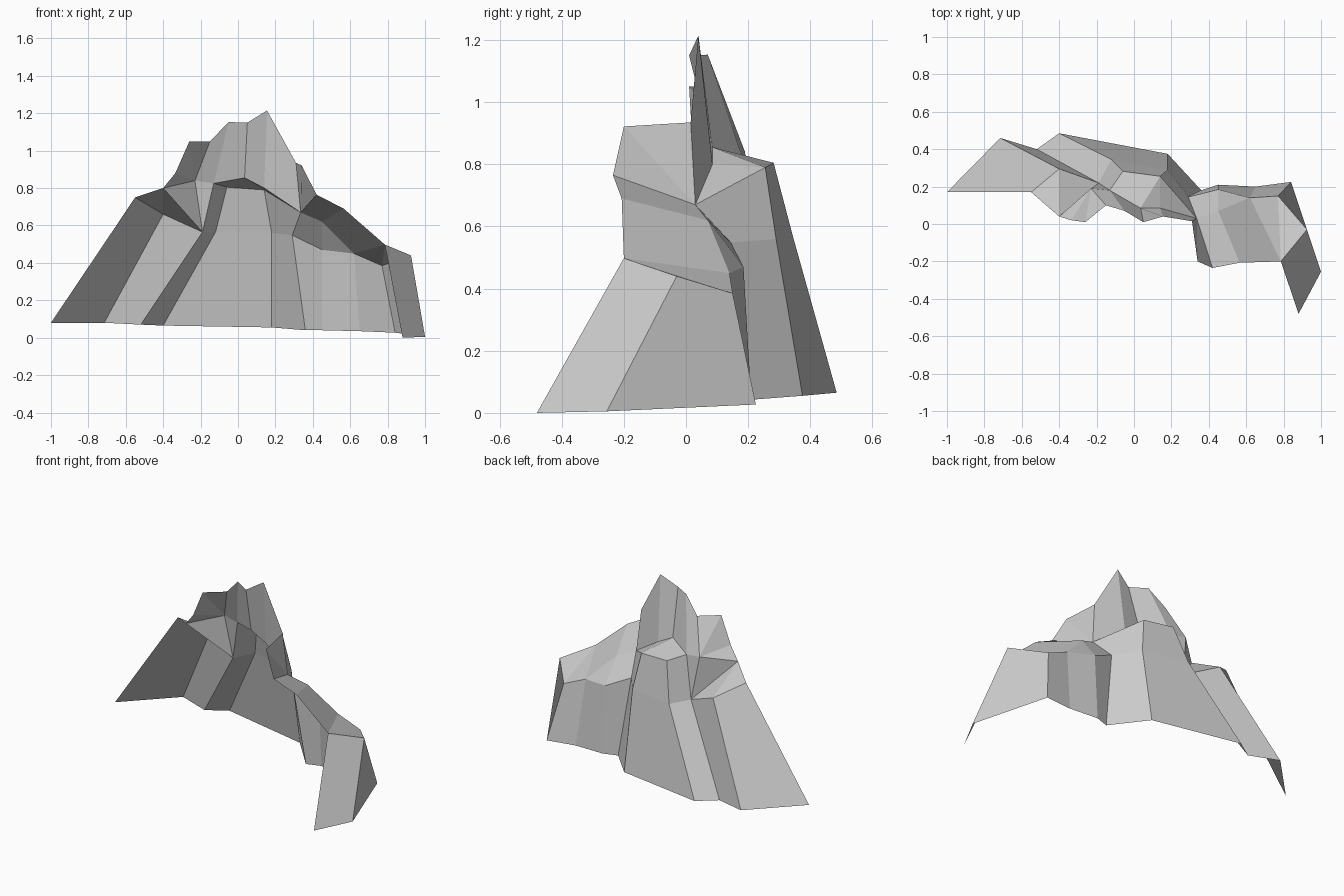
import bpy, bmesh

if "Cube" in bpy.data.objects:
    bpy.data.objects.remove(bpy.data.objects["Cube"])

# shared corner points where the parts of the cliff meet
NOTCH = (-0.19, 0.22, 0.565)      # gully between spur and pillar
PILLAR_L = (-0.12, 0.345, 0.565)  # pillar waist
PILLAR_R = (0.18, 0.29, 0.56)
FOOT_L = (-0.40, 0.485, 0.065)    # pillar feet
FOOT_R = (0.18, 0.375, 0.055)
LEDGE_L = (-0.06, 0.282, 0.805)   # front lip of pillar top
LEDGE_R = (0.14, 0.255, 0.79)
BACK_L = (-0.13, 0.18, 0.825)     # rear of pillar top
BACK_M = (0.035, 0.085, 0.855)
BACK_R = (0.14, 0.085, 0.80)
SADDLE = (0.335, 0.03, 0.67)      # saddle between peak and ridge
RIDGE_FOOT = (0.36, 0.18, 0.04)
RIDGE_HIP = (0.29, 0.145, 0.548)
SHOULDER = (-0.40, 0.04, 0.80)
BUTTRESS = (-0.23, 0.19, 0.84)
CREST_END = (0.31, 0.015, 0.935)


def rock(name, strips):
    """Loft each pair of rows; repeated points collapse quads to triangles."""
    bm = bmesh.new()
    for low, high in strips:
        for i in range(len(low) - 1):
            ring = []
            for p in (low[i], low[i + 1], high[i + 1], high[i]):
                if p not in ring:
                    ring.append(p)
            if len(ring) > 2:
                bm.faces.new([bm.verts.new(p) for p in ring])
    bmesh.ops.remove_doubles(bm, verts=bm.verts, dist=0.0005)
    bmesh.ops.recalc_face_normals(bm, faces=bm.faces)
    # the cliff shell faces +y and up
    if sum((f.normal.y + f.normal.z) * f.calc_area() for f in bm.faces) < 0:
        bmesh.ops.reverse_faces(bm, faces=bm.faces)
    mesh = bpy.data.meshes.new(name)
    bm.to_mesh(mesh)
    bm.free()
    bpy.context.collection.objects.link(bpy.data.objects.new(name, mesh))


# left spur: sloping wall and its cap
spur_foot = [(-1.0, 0.17, 0.08), (-0.715, 0.46, 0.08), (-0.52, 0.40, 0.07), FOOT_L]
spur_top = [(-0.55, 0.17, 0.75), (-0.40, 0.295, 0.66), NOTCH, PILLAR_L]
rock("left_spur", [
    (spur_foot, spur_top),
    (spur_top[:3], [SHOULDER] * 3),
])

# central pillar with its ledge
rock("central_pillar", [
    ([FOOT_L, FOOT_R, RIDGE_FOOT], [PILLAR_L, PILLAR_R, RIDGE_HIP]),
    ([NOTCH, PILLAR_L, PILLAR_R, RIDGE_HIP], [BACK_L, LEDGE_L, LEDGE_R, SADDLE]),
    ([LEDGE_L, LEDGE_R, LEDGE_R, LEDGE_R], [BACK_L, BACK_M, BACK_R, SADDLE]),
])

# peak wall behind the pillar
crest = [SHOULDER, (-0.335, 0.02, 0.88), (-0.26, 0.01, 1.05), (-0.15, 0.10, 1.05),
         (-0.05, 0.07, 1.153), (0.05, 0.01, 1.15), (0.155, 0.04, 1.215), CREST_END]
wall_foot = [SHOULDER, BUTTRESS, BUTTRESS, BUTTRESS, BACK_L, BACK_M, BACK_R, SADDLE]
rock("peak_wall", [
    (wall_foot, crest),
    ([NOTCH] * 3, [SHOULDER, BUTTRESS, BACK_L]),
])

# right ridge: lower wall, sloping top and end
ridge_crest = [CREST_END, (0.34, -0.20, 0.922), (0.42, -0.235, 0.765),
               (0.565, -0.207, 0.69), (0.785, -0.20, 0.498)]
ridge_foot = [RIDGE_FOOT, (0.45, 0.21, 0.04), (0.65, 0.20, 0.035), (0.84, 0.225, 0.027),
              (1.0, -0.255, 0.005), (0.88, -0.48, 0.0)]
ridge_hip = [RIDGE_HIP, (0.45, 0.185, 0.47), (0.62, 0.14, 0.45), (0.77, 0.15, 0.385),
             (0.925, -0.03, 0.44), ridge_crest[4]]
KNEE = (0.45, 0.07, 0.62)
rock("right_ridge", [
    (ridge_foot, ridge_hip),
    ([SADDLE, SADDLE, SADDLE, KNEE, ridge_hip[2]], ridge_crest),
    (ridge_hip[:3], [SADDLE, KNEE, KNEE]),
    (ridge_hip[2:5], [ridge_crest[4]] * 3),
])
